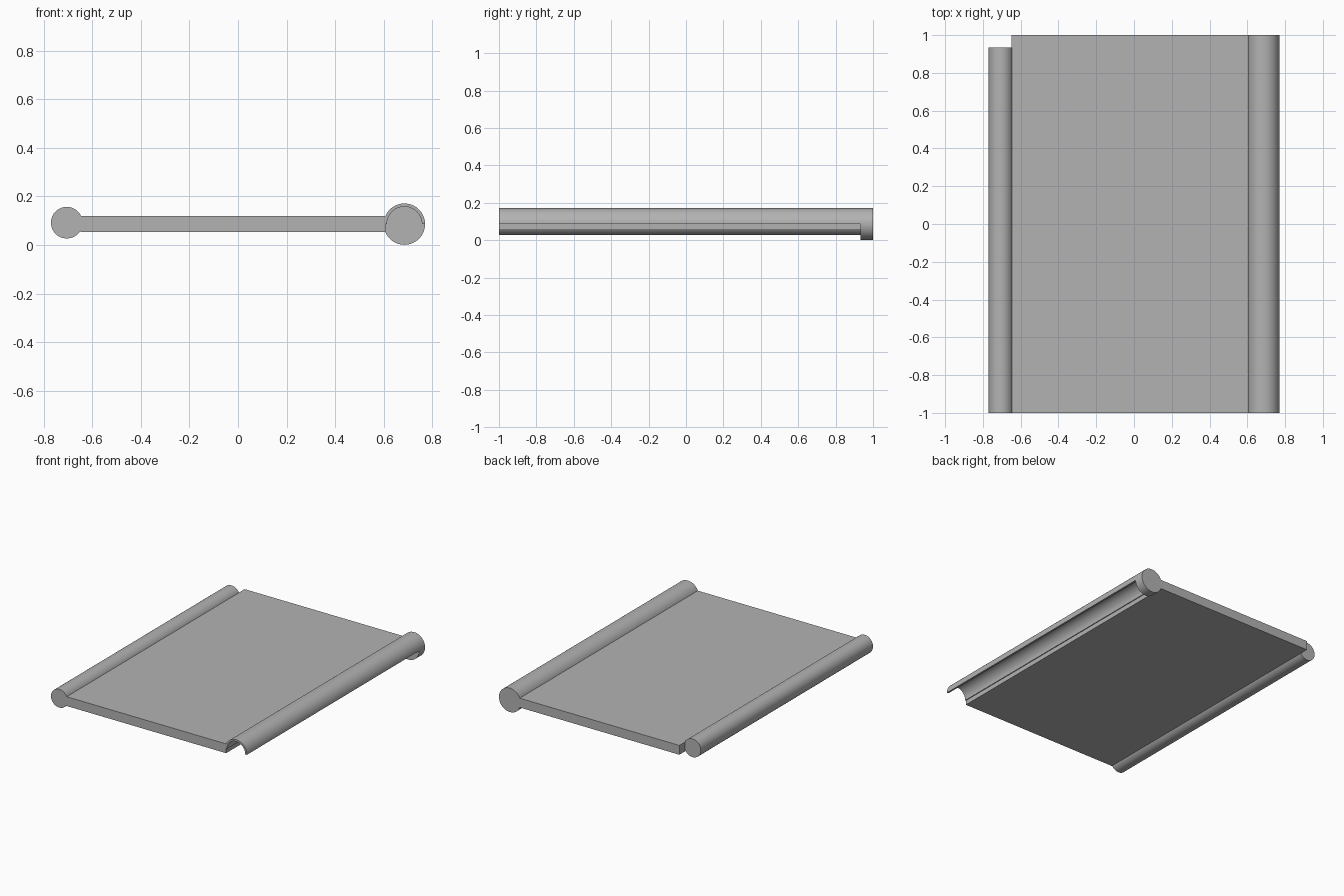
import bpy
import bmesh
from math import cos, sin, pi, radians

cube = bpy.data.objects.get("Cube")
if cube:
    bpy.data.objects.remove(cube, do_unlink=True)

# Single flat colour
grey = bpy.data.materials.new("plain grey")
grey.use_nodes = True
colour = (0.45, 0.45, 0.45, 1)
grey.diffuse_color = colour
grey.node_tree.nodes["Principled BSDF"].inputs["Base Color"].default_value = colour


def arc(cx, cz, radius, start, end, steps):
    """Points in the xz plane, both ends included."""
    angles = [start + (end - start) * i / steps for i in range(steps + 1)]
    return [(cx + radius * cos(a), cz + radius * sin(a)) for a in angles]


def extrude_profile(name, profile, y_front, y_back):
    """Extrude a closed xz profile along y."""
    bm = bmesh.new()
    face = bm.faces.new([bm.verts.new((x, y_front, z)) for x, z in profile])
    result = bmesh.ops.extrude_face_region(bm, geom=[face])
    moved = [v for v in result["geom"] if isinstance(v, bmesh.types.BMVert)]
    bmesh.ops.translate(bm, verts=moved, vec=(0, y_back - y_front, 0))
    bmesh.ops.recalc_face_normals(bm, faces=bm.faces)
    mesh = bpy.data.meshes.new(name)
    bm.to_mesh(mesh)
    bm.free()
    mesh.materials.append(grey)
    obj = bpy.data.objects.new(name, mesh)
    bpy.context.collection.objects.link(obj)
    bpy.ops.object.select_all(action="DESELECT")
    obj.select_set(True)
    bpy.context.view_layer.objects.active = obj
    bpy.ops.object.shade_smooth_by_angle(angle=radians(30))
    return obj


FRONT, STEP, BACK = -1, 0.934, 1
HINGE_X, HINGE_Z, HINGE_R, BORE_R = 0.685, 0.086, 0.085, 0.072
ROD_X, ROD_Z, ROD_R = -0.705, 0.092, 0.065

# Flat slat between the rod and the socket
extrude_profile("panel", [(-0.648, 0.054), (0.607, 0.054), (0.607, 0.12), (-0.648, 0.12)],
                FRONT, BACK)

# Solid rod, stopping short of the back edge
extrude_profile("hinge_rod", arc(ROD_X, ROD_Z, ROD_R, 0, 2 * pi, 64)[:-1], FRONT, STEP)

# Half-round socket, open underneath
outer = arc(HINGE_X, HINGE_Z, HINGE_R, 0, pi, 40)
inner = arc(HINGE_X, HINGE_Z, BORE_R, pi, 0, 40)
extrude_profile("hinge_socket", outer + inner, FRONT, STEP)

# Full disc closing the socket at the back
extrude_profile("socket_end_cap", arc(HINGE_X, HINGE_Z, HINGE_R, 0, 2 * pi, 80)[:-1], STEP, BACK)
